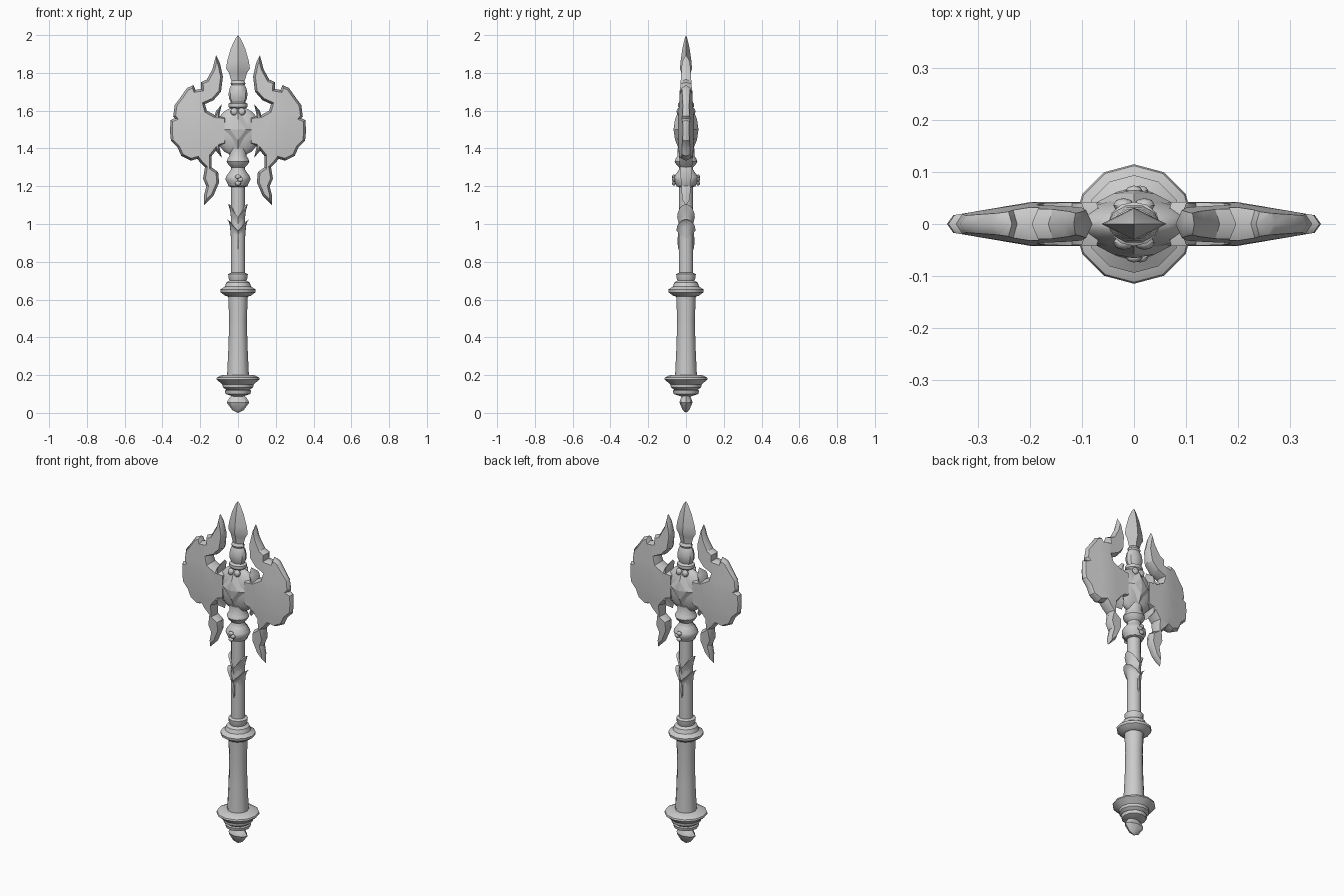
import bpy, bmesh, math

if "Cube" in bpy.data.objects:
    bpy.data.objects.remove(bpy.data.objects["Cube"])

steel = bpy.data.materials.new("grey_steel")
steel.diffuse_color = (0.6, 0.6, 0.6, 1)
steel.use_nodes = True
steel.node_tree.nodes["Principled BSDF"].inputs["Base Color"].default_value = steel.diffuse_color


def finish(name, bm, mirror=None, angle=35):
    me = bpy.data.meshes.new(name)
    bm.to_mesh(me)
    bm.free()
    ob = bpy.data.objects.new(name, me)
    bpy.context.collection.objects.link(ob)
    me.materials.append(steel)
    if mirror:
        m = ob.modifiers.new("mirror", 'MIRROR')
        m.use_axis = mirror
    bpy.ops.object.select_all(action='DESELECT')
    ob.select_set(True)
    bpy.context.view_layer.objects.active = ob
    bpy.ops.object.shade_smooth_by_angle(angle=math.radians(angle))
    return ob


def lathe(name, profile, seg=12, sy=1.0, wave=0.0, angle=35):
    """Revolve (radius, z) pairs; wave lifts the rings towards +-x."""
    bm = bmesh.new()
    rings = []
    for r, z in profile:
        ring = []
        for i in range(seg):
            a = 2 * math.pi * i / seg
            ring.append(bm.verts.new((r * math.cos(a), r * sy * math.sin(a),
                                      z + wave * abs(math.cos(a)))))
        rings.append(ring)
    for lo, hi in zip(rings, rings[1:]):
        for i in range(seg):
            j = (i + 1) % seg
            bm.faces.new((lo[i], lo[j], hi[j], hi[i]))
    bm.faces.new(rings[0][::-1])
    bm.faces.new(rings[-1])
    bmesh.ops.remove_doubles(bm, verts=bm.verts, dist=1e-5)
    bmesh.ops.recalc_face_normals(bm, faces=bm.faces)
    return finish(name, bm, angle=angle)


def plate(name, outline, thickness, inset):
    """Sharp-edged plate from a right-half (x, z) outline, mirrored in x and y."""
    bm = bmesh.new()
    f = bm.faces.new([bm.verts.new((x, 0, z)) for x, z in outline])
    f.normal_update()
    if f.normal.y > 0:
        f.normal_flip()
    bmesh.ops.inset_region(bm, faces=[f], thickness=inset, use_boundary=True,
                           use_even_offset=True)

    def inner():
        return [f for f in bm.faces if not any(v.is_boundary for v in f.verts)]
    bmesh.ops.triangulate(bm, faces=inner())
    cuts = [((x, 0, 0), (1, 0, 0)) for x in (0.14, 0.2, 0.26, 0.31)]
    cuts += [((0, 0, z), (0, 0, 1)) for z in (1.2, 1.3, 1.4, 1.5, 1.6, 1.7, 1.8)]
    for co, no in cuts:
        fs = inner()
        geom = fs + list({e for f in fs for e in f.edges}) + \
            list({v for f in fs for v in f.verts})
        bmesh.ops.bisect_plane(bm, geom=geom, plane_co=co, plane_no=no, dist=1e-4)
    for v in bm.verts:
        if not v.is_boundary:
            v.co.y = -thickness(v.co.x, v.co.z)
    return finish(name, bm, (True, True, False), 30)


def ball(name, loc, scale, seg=12, rings=8, mirror=None):
    bm = bmesh.new()
    bmesh.ops.create_uvsphere(bm, u_segments=seg, v_segments=rings, radius=1)
    for v in bm.verts:
        v.co = [c * s + l for c, s, l in zip(v.co, scale, loc)]
    return finish(name, bm, mirror)


# Handle: pommel, grip, collars and shaft
lathe("pommel_gem", [(0, 0), (0.03, 0.015), (0.06, 0.055), (0.045, 0.08), (0.025, 0.1)],
      8, 0.58)
lathe("pommel_guard", [(0.03, 0.088), (0.066, 0.1), (0.07, 0.118), (0.062, 0.122),
                       (0.08, 0.135), (0.082, 0.15), (0.115, 0.178), (0.112, 0.187),
                       (0.085, 0.2), (0.05, 0.202)])
lathe("grip", [(0.058, 0.195), (0.05, 0.36), (0.047, 0.5), (0.052, 0.62)])
lathe("grip_collar", [(0.05, 0.615), (0.068, 0.62), (0.092, 0.638), (0.094, 0.652),
                      (0.07, 0.668), (0.062, 0.69), (0.045, 0.70), (0.05, 0.715),
                      (0.052, 0.735), (0.038, 0.742)])
lathe("shaft", [(0.038, 0.73), (0.038, 0.9), (0.037, 1.22)])
lathe("lower_neck_ring", [(0.036, 1.195), (0.05, 1.2), (0.056, 1.215), (0.066, 1.235),
                          (0.064, 1.25), (0.046, 1.275), (0.036, 1.29), (0.036, 1.31)])
lathe("upper_neck_ring", [(0.036, 1.3), (0.052, 1.315), (0.06, 1.33), (0.055, 1.345),
                          (0.045, 1.36), (0.045, 1.4)])

# Leaf cuffs: V-shaped sleeves whose points rise at the sides
lathe("lower_leaf_cuff", [(0.037, 0.86), (0.043, 0.93), (0.05, 0.955), (0.06, 0.965),
                          (0.036, 0.95)], 16, 0.85, 0.06)
lathe("upper_leaf_cuff", [(0.037, 0.96), (0.042, 1.0), (0.052, 1.035), (0.036, 1.03)],
      16, 0.9, 0.07)
ball("leaf_tip", (0, -0.037, 0.91), (0.008, 0.008, 0.05), 6, 4, (False, True, False))

# Small scroll on the neck ring, front and back
for i, (x, z) in enumerate(((0, 1.25), (0.012, 1.235), (0, 1.215))):
    ball("neck_scroll_%d" % i, (x, -0.064, z), (0.016, 0.01, 0.012), 8, 6,
         (False, True, False))

# Axe blades
blade = [(0.06, 1.57), (0.12, 1.575), (0.165, 1.60), (0.175, 1.635), (0.13, 1.655),
         (0.09, 1.70), (0.08, 1.78), (0.095, 1.85), (0.116, 1.895), (0.135, 1.82),
         (0.165, 1.765), (0.197, 1.75), (0.195, 1.715), (0.225, 1.71), (0.235, 1.735),
         (0.27, 1.72), (0.305, 1.67), (0.335, 1.63), (0.343, 1.57), (0.335, 1.56),
         (0.357, 1.55), (0.36, 1.49), (0.355, 1.44), (0.32, 1.405), (0.30, 1.36),
         (0.25, 1.335), (0.215, 1.345), (0.2, 1.325), (0.175, 1.30), (0.185, 1.24),
         (0.168, 1.2), (0.18, 1.15), (0.18, 1.10), (0.13, 1.15), (0.1, 1.22),
         (0.105, 1.275), (0.14, 1.30), (0.14, 1.36), (0.10, 1.41), (0.06, 1.42)]
plate("axe_blades", blade, lambda x, z: max(
    0.01, 0.042 - 0.07 * max(0, abs(z - 1.5) - 0.06) - 0.17 * max(0, x - 0.2)), 0.012)

# Claws hugging the round head, above and below
claw = [(0.10, 1.46), (0.13, 1.49), (0.132, 1.55), (0.115, 1.6), (0.085, 1.635),
        (0.098, 1.58), (0.09, 1.52)]
plate("upper_claws", claw, lambda x, z: 0.04, 0.008)
plate("lower_claws", [(x, 2.985 - z) for x, z in claw], lambda x, z: 0.04, 0.008)

# Round head with ridged arms and diamond boss
ball("axe_head", (0, 0, 1.49), (0.122, 0.05, 0.132), 16, 10)
ball("side_arms", (0, 0, 1.49), (0.21, 0.047, 0.055), 8, 6)
bm = bmesh.new()
outer = [bm.verts.new(c) for c in ((-0.075, -0.04, 1.5), (0, -0.04, 1.4),
                                   (0.075, -0.04, 1.5), (0, -0.04, 1.6))]
mid = [bm.verts.new((v.co.x * 0.55, -0.058, 1.5 + (v.co.z - 1.5) * 0.55)) for v in outer]
tip = bm.verts.new((0, -0.066, 1.5))
for i in range(4):
    j = (i + 1) % 4
    bm.faces.new((outer[i], outer[j], mid[j], mid[i]))
    bm.faces.new((mid[i], mid[j], tip))
finish("diamond_boss", bm, (False, True, False), 10)

# Crown collar and top spike
lathe("crown_collar", [(0.03, 1.57), (0.045, 1.585), (0.045, 1.6), (0.038, 1.61),
                       (0.05, 1.62), (0.05, 1.637), (0.035, 1.645)], 12, 0.85)
ball("crown_lobes", (0.02, -0.036, 1.595), (0.02, 0.014, 0.02), 8, 6, (True, True, False))
lathe("spike_knob", [(0.034, 1.635), (0.048, 1.665), (0.05, 1.69), (0.044, 1.72),
                     (0.035, 1.735), (0.04, 1.745), (0.03, 1.76)], 10, 0.75)
lathe("top_spike", [(0.03, 1.73), (0.036, 1.76), (0.048, 1.8), (0.063, 1.822),
                    (0.058, 1.86), (0.038, 1.93), (0.015, 1.98), (0, 2.0)], 4, 0.5)
